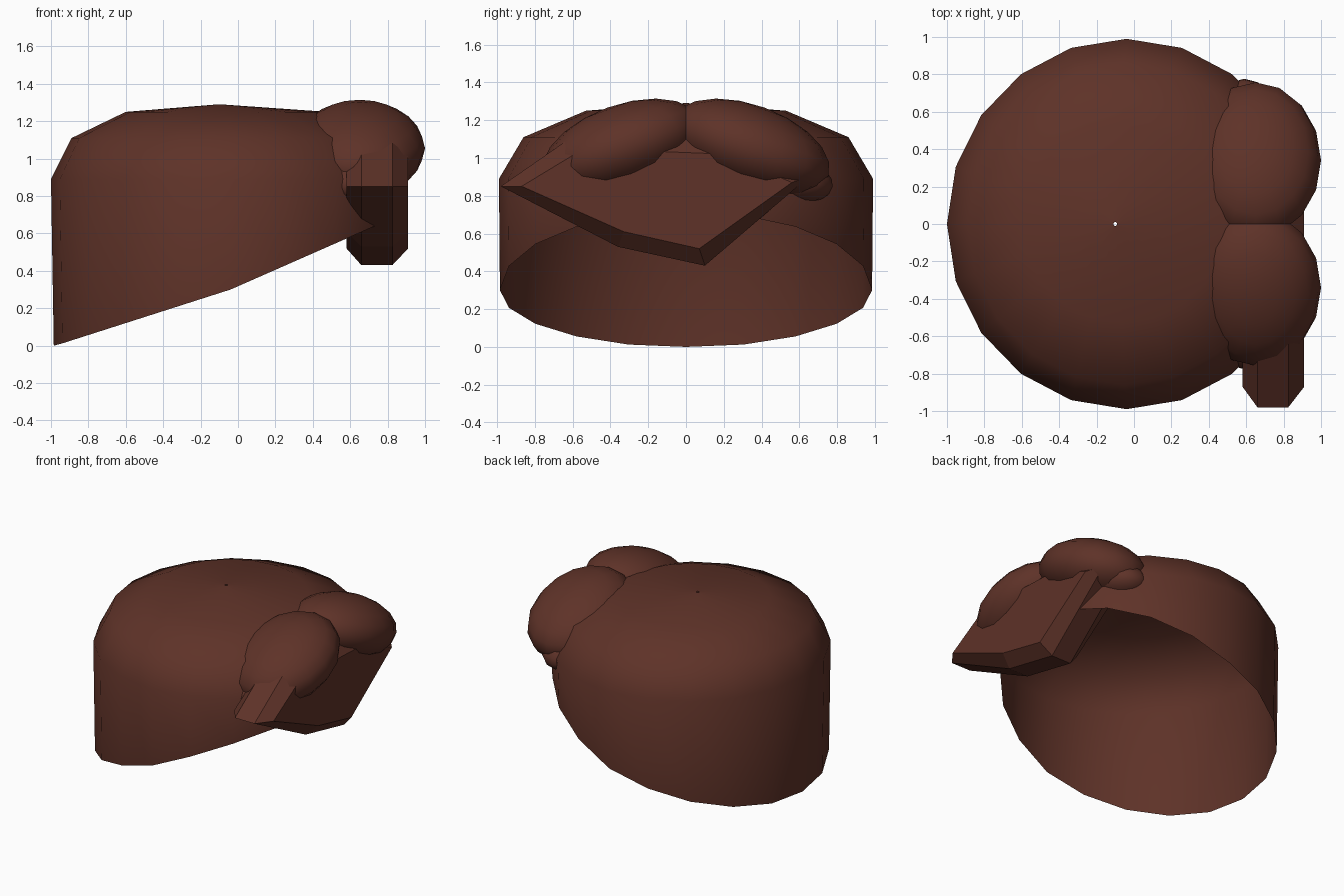
import bpy, bmesh, math
from mathutils import Matrix, Vector

if "Cube" in bpy.data.objects:
    bpy.data.objects.remove(bpy.data.objects["Cube"])

brown = bpy.data.materials.new("dark brown")
brown.diffuse_color = (0.112, 0.032, 0.021, 1)
brown.use_nodes = True
brown.node_tree.nodes["Principled BSDF"].inputs["Base Color"].default_value = brown.diffuse_color


def finish(name, bm, smooth=None):
    bmesh.ops.recalc_face_normals(bm, faces=bm.faces)
    me = bpy.data.meshes.new(name)
    bm.to_mesh(me)
    bm.free()
    me.materials.append(brown)
    ob = bpy.data.objects.new(name, me)
    bpy.context.collection.objects.link(ob)
    if smooth:
        bpy.ops.object.select_all(action='DESELECT')
        ob.select_set(True)
        bpy.context.view_layer.objects.active = ob
        bpy.ops.object.shade_smooth_by_angle(angle=math.radians(smooth))
    return ob


def bridge(bm, a, b):
    n = len(a)
    for i in range(n):
        bm.faces.new((a[i], a[(i + 1) % n], b[(i + 1) % n], b[i]))


# Open cap shell: domed rings, then a sloping lower rim
SIDES = 20
bm = bmesh.new()
# centre x, radius x, radius y, z (None = sloping rim)
rings = [(-0.10, 0.01, 0.01, 1.29), (-0.06, 0.54, 0.53, 1.25),
         (-0.05, 0.84, 0.86, 1.11), (-0.04, 0.96, 0.99, 0.89),
         (-0.04, 0.945, 0.985, None)]
loops = []
for cx, rx, ry, z in rings:
    loop = []
    for i in range(SIDES):
        a = 2 * math.pi * i / SIDES
        x, y = cx + rx * math.cos(a), ry * math.sin(a)
        x = min(x, 0.88)
        h = z
        if h is None:
            h = 0.3 + (0.32 if x < -0.04 else 0.44) * (x + 0.04)
        loop.append(bm.verts.new((x, y, max(h, 0))))
    loops.append(loop)
for a, b in zip(loops, loops[1:]):
    bridge(bm, a, b)
finish("cap_shell", bm, 50)


# Rounded front lobes, drooping outwards, with a smaller lobe tucked under each
def lobe(name, centre, radii, tilt, side):
    bm = bmesh.new()
    bmesh.ops.create_uvsphere(bm, u_segments=16, v_segments=10, radius=1)
    m = (Matrix.Translation(Vector((centre[0], side * centre[1], centre[2])))
         @ Matrix.Rotation(math.radians(-side * tilt), 4, 'X')
         @ Matrix.Diagonal((*radii, 1)))
    bmesh.ops.transform(bm, matrix=m, verts=bm.verts)
    finish(name, bm, 50)


for side, tag in ((1, "back"), (-1, "front")):
    lobe("lobe_" + tag, (0.65, 0.34, 1.055), (0.35, 0.44, 0.225), 20, side)
    lobe("under_lobe_" + tag, (0.59, 0.53, 0.89), (0.19, 0.25, 0.13), 10, side)

# Angular bevelled slab sweeping under the lobes (outline in y, z)
outer = [(-0.98, 0.85), (-0.36, 0.53), (0.10, 0.43), (0.65, 0.90), (0.25, 1.08), (-0.52, 1.17)]
inner = [(-0.87, 0.85), (-0.33, 0.61), (0.07, 0.52), (0.56, 0.87), (0.22, 1.02), (-0.54, 1.05)]
bm = bmesh.new()
loops = [[bm.verts.new((x, y, z)) for y, z in ring]
         for x, ring in ((0.58, inner), (0.66, outer), (0.825, outer), (0.91, inner))]
for a, b in zip(loops, loops[1:]):
    bridge(bm, a, b)
bm.faces.new(loops[0])
bm.faces.new(loops[-1])
finish("angular_slab", bm)
